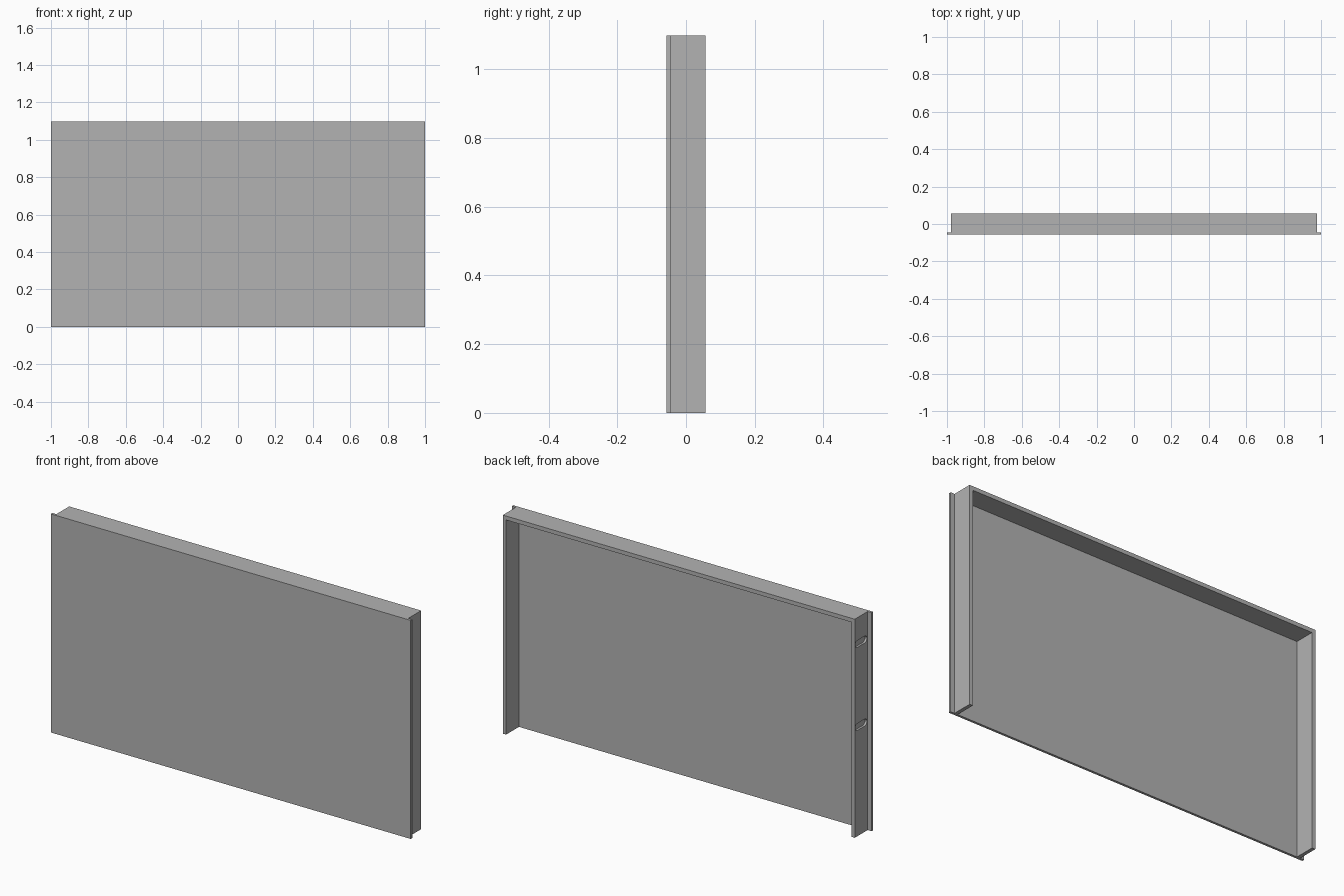
import bpy
import bmesh

if "Cube" in bpy.data.objects:
    bpy.data.objects.remove(bpy.data.objects["Cube"], do_unlink=True)

H = 1.098      # overall height
D = 0.057      # half depth
W = 0.978      # half width of the box behind the front sheet
T = 0.018      # wall thickness
SHEET = 0.012  # front sheet thickness

grey = bpy.data.materials.new("plain grey")
grey.use_nodes = True
grey.diffuse_color = (0.45, 0.45, 0.45, 1)
grey.node_tree.nodes["Principled BSDF"].inputs["Base Color"].default_value = (0.45, 0.45, 0.45, 1)


def finish(name, bm):
    bmesh.ops.recalc_face_normals(bm, faces=bm.faces)
    mesh = bpy.data.meshes.new(name)
    bm.to_mesh(mesh)
    bm.free()
    mesh.materials.append(grey)
    obj = bpy.data.objects.new(name, mesh)
    bpy.context.collection.objects.link(obj)
    return obj


def box(name, low, high):
    bm = bmesh.new()
    bmesh.ops.create_cube(bm, size=1)
    for v in bm.verts:
        v.co = [(a + b) / 2 + c * (b - a) for a, b, c in zip(low, high, v.co)]
    return finish(name, bm)


def slot_cutter(name, x, z, length=0.092, height=0.035, depth=0.011):
    """Rounded bar lying along y, made by stretching a cylinder."""
    bm = bmesh.new()
    r = height / 2
    bmesh.ops.create_cone(bm, cap_ends=True, segments=32, radius1=r, radius2=r, depth=2 * depth)
    for v in bm.verts:
        px, py, pz = v.co
        stretch = (length / 2 - r) * (1 if py > 0 else -1)
        v.co = (x + pz, 0.007 + py + stretch, z + px)
    obj = finish(name, bm)
    obj.hide_render = True
    obj.hide_viewport = True
    return obj


# Front sheet, wider than the box behind it
box("front_panel", (-1, -D, 0), (1, -D + SHEET, H))

# Top wall between the side walls
box("top_wall", (-W + T, -D + SHEET, H - 0.02), (W - T, D, H))

# Side walls, each with two shallow slots on the outside
for side, s in (("left", 1), ("right", -1)):
    xs = sorted((s * W, s * (W - T)))
    wall = box(side + "_wall", (xs[0], -D + SHEET, 0), (xs[1], D, H))
    for place, z in (("upper", 0.966), ("middle", 0.549)):
        cut = wall.modifiers.new(place + " slot", "BOOLEAN")
        cut.operation = "DIFFERENCE"
        cut.solver = "EXACT"
        cut.object = slot_cutter(f"{side}_{place}_slot_cutter", s * W, z)
